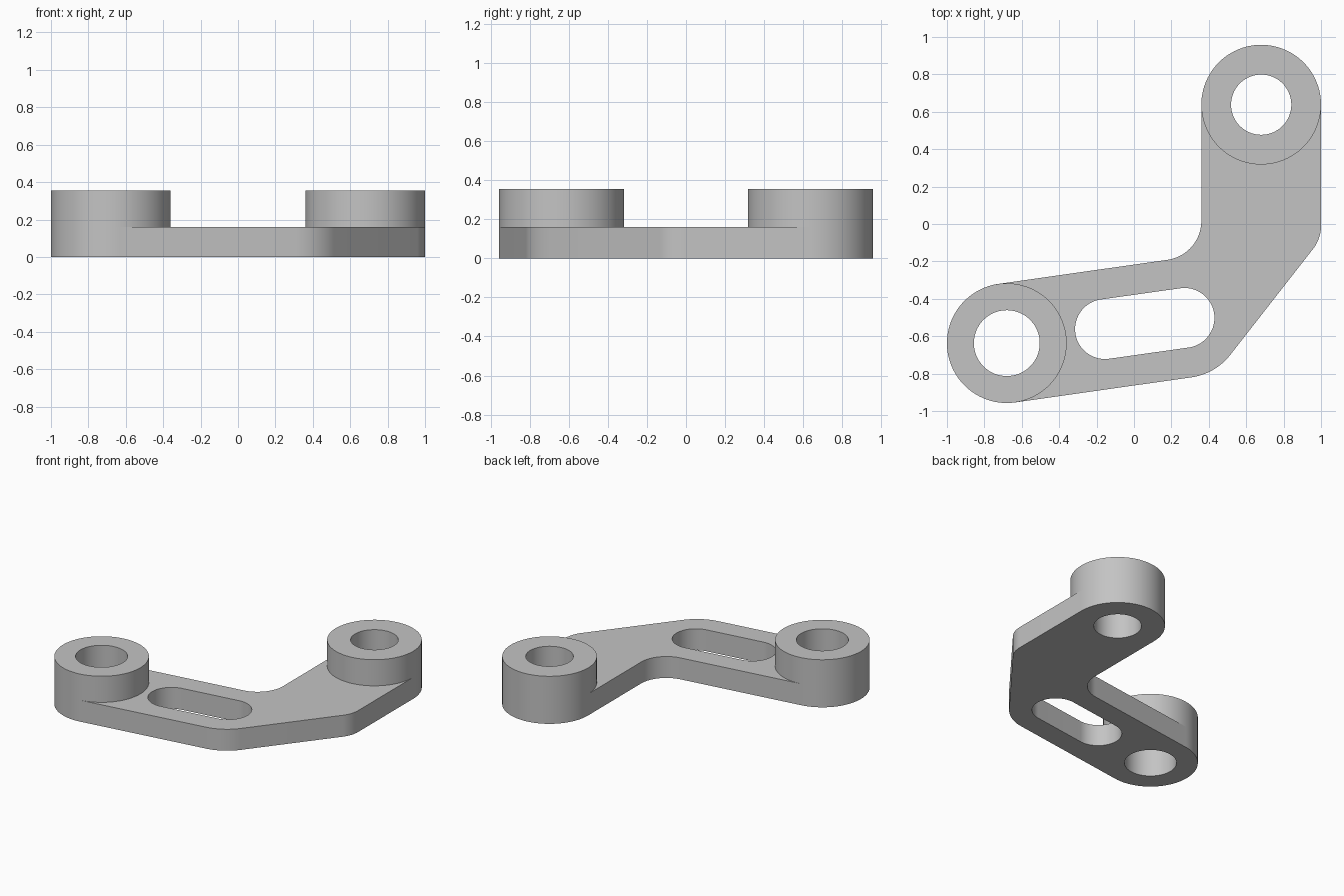
import bpy
import bmesh
from math import cos, sin, tan, radians, ceil
from mathutils import Vector

if "Cube" in bpy.data.objects:
    bpy.data.objects.remove(bpy.data.objects["Cube"], do_unlink=True)

# Main dimensions
PLATE_TOP, BOSS_TOP = 0.16, 0.355
BOSS_R = 0.32
LEFT = Vector((-0.68, -0.637))
RIGHT = Vector((0.68, 0.638))
LEFT_HOLE, RIGHT_HOLE = 0.176, 0.161
TILT = 8.1

grey = bpy.data.materials.new("satin grey")
grey.use_nodes = True
grey.diffuse_color = (0.55, 0.55, 0.55, 1)
shader = next(n for n in grey.node_tree.nodes if n.type == 'BSDF_PRINCIPLED')
shader.inputs["Base Color"].default_value = grey.diffuse_color


def arc(centre, radius, start, end):
    """Points along an arc, angles in degrees."""
    steps = max(4, ceil(abs(end - start) / 3))
    angles = [radians(start + (end - start) * i / steps) for i in range(steps + 1)]
    return [centre + radius * Vector((cos(a), sin(a))) for a in angles]


def circle(centre, radius):
    return arc(centre, radius, 0, 360)[:-1]


def meet(p, angle_p, q, angle_q):
    """Crossing of two lines given by a point and a heading."""
    u = Vector((cos(radians(angle_p)), sin(radians(angle_p))))
    v = Vector((cos(radians(angle_q)), sin(radians(angle_q))))
    return p + u * ((q - p).cross(v) / u.cross(v))


def fillet(corner, heading_in, heading_out, radius):
    """Rounded corner between two headings, for left or right turns."""
    turn = heading_out - heading_in
    side = 90 if turn > 0 else -90
    a, n = radians(heading_in), radians(heading_in + side)
    tangent = corner - Vector((cos(a), sin(a))) * radius * tan(radians(abs(turn) / 2))
    centre = tangent + Vector((cos(n), sin(n))) * radius
    return arc(centre, radius, heading_in - side, heading_out - side)


def extrude_profile(name, loops, bottom, top):
    """Solid from an outline and its hole loops."""
    bm = bmesh.new()
    for loop in loops:
        verts = [bm.verts.new((p.x, p.y, bottom)) for p in loop]
        for i, v in enumerate(verts):
            bm.edges.new((v, verts[i - 1]))
    bmesh.ops.triangle_fill(bm, use_beauty=True, use_dissolve=False, edges=bm.edges[:])
    out = bmesh.ops.extrude_face_region(bm, geom=bm.faces[:], use_keep_orig=True)
    moved = [g for g in out["geom"] if isinstance(g, bmesh.types.BMVert)]
    bmesh.ops.translate(bm, verts=moved, vec=(0, 0, top - bottom))
    bmesh.ops.recalc_face_normals(bm, faces=bm.faces[:])
    mesh = bpy.data.meshes.new(name)
    bm.to_mesh(mesh)
    bm.free()
    mesh.materials.append(grey)
    obj = bpy.data.objects.new(name, mesh)
    bpy.context.collection.objects.link(obj)
    bpy.ops.object.select_all(action='DESELECT')
    obj.select_set(True)
    bpy.context.view_layer.objects.active = obj
    bpy.ops.object.shade_smooth_by_angle(angle=radians(30))
    return obj


# Bent plate outline, counter-clockwise from the left end
left_end = arc(LEFT, BOSS_R, 90 + TILT, 270 + TILT)
right_end = arc(RIGHT, BOSS_R, 0, 180)
SLANT = 52
slant_point = Vector((0.745, -0.405))
outer_bend = meet(left_end[-1], TILT, slant_point, SLANT)
side_bend = meet(slant_point, SLANT, right_end[0], 90)
inner_bend = meet(left_end[0], TILT, right_end[-1], 90)
outline = (left_end
           + fillet(outer_bend, TILT, SLANT, 0.32)
           + fillet(side_bend, SLANT, 90, 0.2)
           + right_end
           + fillet(inner_bend, 270, 180 + TILT, 0.21))

# Rounded slot along the long arm
slot = (arc(Vector((-0.155, -0.562)), 0.16, 90 + TILT, 270 + TILT)
        + arc(Vector((0.27, -0.502)), 0.16, TILT - 90, TILT + 90))

left_hole = circle(LEFT, LEFT_HOLE)
right_hole = circle(RIGHT, RIGHT_HOLE)
extrude_profile("arm_plate", [outline, slot, left_hole, right_hole], 0, PLATE_TOP)

# Raised bosses around the two bores
extrude_profile("right_boss", [circle(LEFT, BOSS_R), left_hole], PLATE_TOP, BOSS_TOP)
extrude_profile("left_boss", [circle(RIGHT, BOSS_R), right_hole], PLATE_TOP, BOSS_TOP)
